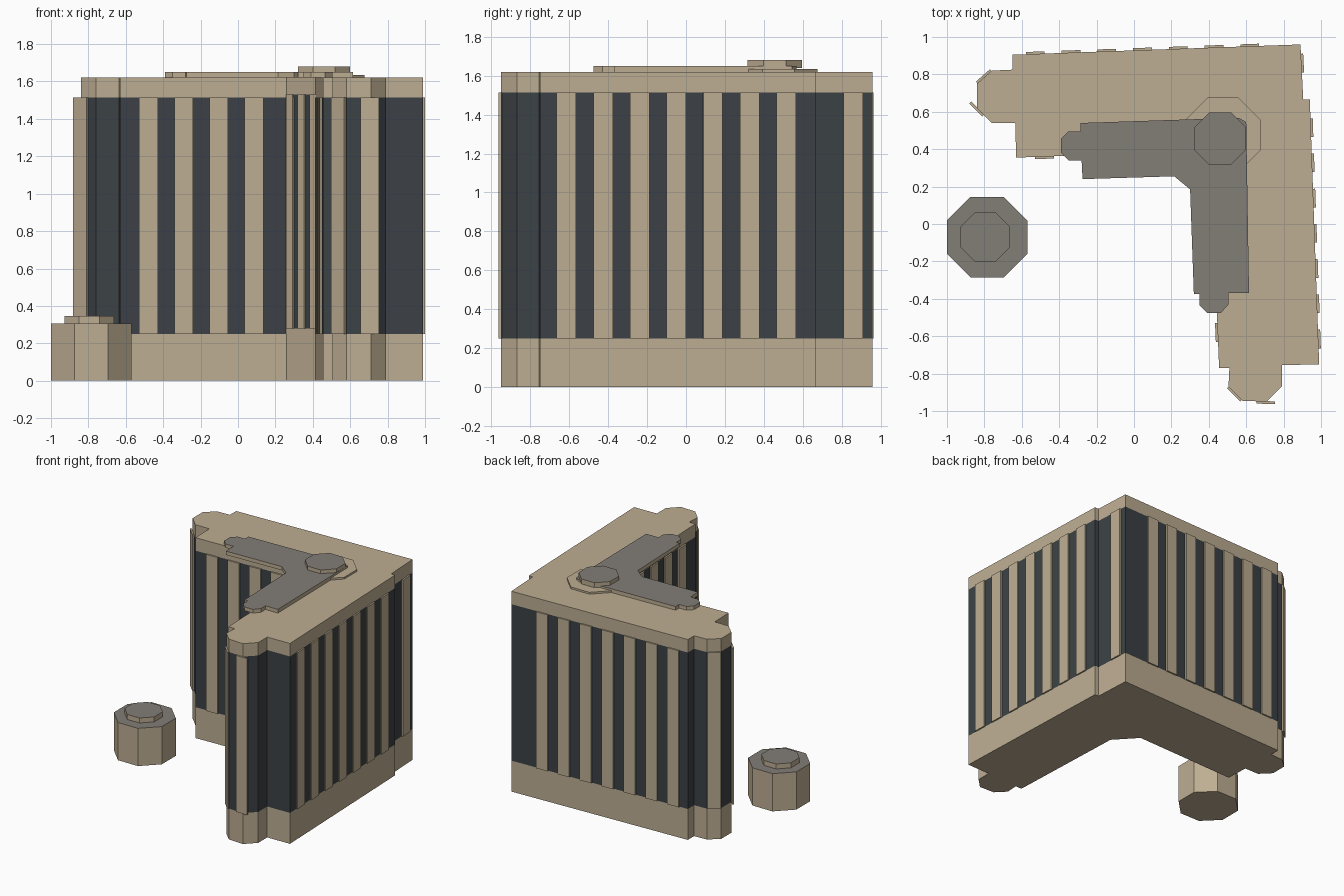
import bpy, bmesh, math
from mathutils import Vector

if "Cube" in bpy.data.objects:
    bpy.data.objects.remove(bpy.data.objects["Cube"])


def material(name, rgb):
    m = bpy.data.materials.new(name)
    m.diffuse_color = (*rgb, 1)
    m.use_nodes = True
    m.node_tree.nodes["Principled BSDF"].inputs["Base Color"].default_value = m.diffuse_color
    return m


TAN = material("tan_stone", (0.515, 0.423, 0.290))
GREY = material("grey_roof", (0.223, 0.205, 0.181))
DARK = material("dark_glass", (0.045, 0.054, 0.061))


def prism(name, pts, levels, sides, top):
    """Stack the outline through the z levels; one colour per band plus a top colour."""
    bm = bmesh.new()
    rings = [[bm.verts.new((x, y, z)) for x, y in pts] for z in levels]
    mats = [TAN, GREY, DARK]
    n = len(pts)
    bm.faces.new(rings[0])
    for k, mat in enumerate(sides):
        for i in range(n):
            j = (i + 1) % n
            f = bm.faces.new((rings[k][i], rings[k][j], rings[k + 1][j], rings[k + 1][i]))
            f.material_index = mats.index(mat)
    bm.faces.new(rings[-1]).material_index = mats.index(top)
    bmesh.ops.recalc_face_normals(bm, faces=bm.faces)
    me = bpy.data.meshes.new(name)
    bm.to_mesh(me)
    bm.free()
    for m in mats:
        me.materials.append(m)
    ob = bpy.data.objects.new(name, me)
    bpy.context.collection.objects.link(ob)
    return ob


def octagon(cx, cy, apothem):
    r = apothem / math.cos(math.pi / 8)
    return [(cx + r * math.cos(math.pi * (i + 0.5) / 4),
             cy + r * math.sin(math.pi * (i + 0.5) / 4)) for i in range(8)]


def strip(name, wall, centre, width, z0, z1, mat=TAN, thick=0.012):
    """Thin upright plate standing on one wall of the footprint."""
    a, b = Vector(FOOT[wall]), Vector(FOOT[(wall + 1) % len(FOOT)])
    d = (b - a).normalized()
    out = Vector((-d.y, d.x))
    p, q = a + d * (centre - width / 2), a + d * (centre + width / 2)
    pts = [p - out * 0.003, q - out * 0.003, q + out * thick, p + out * thick]
    prism(name, [tuple(v) for v in pts], [z0, z1], [mat], mat)


# Building footprint, clockwise from the back left corner
FOOT = [(-0.65, 0.905), (0.89, 0.96), (0.905, 0.665), (0.94, 0.665), (0.99, -0.75),
        (0.79, -0.755), (0.79, -0.87), (0.71, -0.95), (0.58, -0.945), (0.505, -0.87),
        (0.51, -0.77), (0.455, -0.77), (0.415, 0.22), (0.26, 0.387), (-0.63, 0.355),
        (-0.635, 0.54), (-0.76, 0.54), (-0.84, 0.62), (-0.84, 0.75), (-0.76, 0.82),
        (-0.65, 0.825)]
BASE, HEAD, ROOF = 0.25, 1.515, 1.62

# Main block: stone base, dark glazed band, stone cornice
prism("main_building", FOOT, [0, BASE, HEAD, ROOF], [TAN, DARK, TAN], TAN)

# Piers: label, wall index, first centre, pitch, count
PIERS = [("back", 0, 0.122, 0.1913, 7), ("right_rear", 1, 0.10, 0, 1),
         ("right", 3, 0.15, 0.1885, 7), ("front_end", 7, 0.005, 0, 1),
         ("front_bevel", 8, 0.055, 0, 1), ("wing_inner", 11, 0.19, 0.189, 4),
         ("court", 13, 0.175, 0.188, 4), ("left_bevel", 16, 0.11, 0, 1),
         ("left_rear_bevel", 18, 0.053, 0, 1)]
for label, wall, first, pitch, count in PIERS:
    for i in range(count):
        strip(f"{label}_pier_{i + 1}", wall, first + i * pitch, 0.1, BASE, HEAD)

# Inner corner bay: slightly raised glazing and narrower piers
strip("corner_sill", 12, 0.114, 0.228, BASE, 0.28, TAN, 0.003)
strip("corner_glass_head", 12, 0.114, 0.228, HEAD, 1.53, DARK, 0.003)
for i in range(3):
    strip(f"corner_pier_{i + 1}", 12, 0.011 + 0.092 * i, 0.05, 0.28, 1.53)

# Roof: octagonal plinth, grey angled slab, grey octagonal cap
prism("roof_plinth", octagon(0.475, 0.475, 0.2), [ROOF, 1.635], [TAN], TAN)
SLAB = [(-0.285, 0.54), (0.56, 0.568), (0.60, 0.545), (0.615, -0.37), (0.505, -0.37),
        (0.505, -0.43), (0.465, -0.475), (0.39, -0.475), (0.35, -0.435), (0.35, -0.375),
        (0.32, -0.375), (0.30, 0.185), (0.215, 0.255), (-0.275, 0.24), (-0.28, 0.34),
        (-0.35, 0.34), (-0.39, 0.38), (-0.39, 0.455), (-0.35, 0.495), (-0.285, 0.495)]
prism("roof_slab", SLAB, [ROOF, 1.65], [TAN], GREY)
prism("roof_cap", octagon(0.46, 0.457, 0.14), [1.64, 1.68], [TAN], GREY)

# Detached octagonal pavilion with a small raised cap
prism("pavilion", octagon(-0.785, -0.07, 0.215), [0, 0.305], [TAN], GREY)
prism("pavilion_cap", octagon(-0.795, -0.07, 0.132), [0.30, 0.345], [TAN], GREY)
